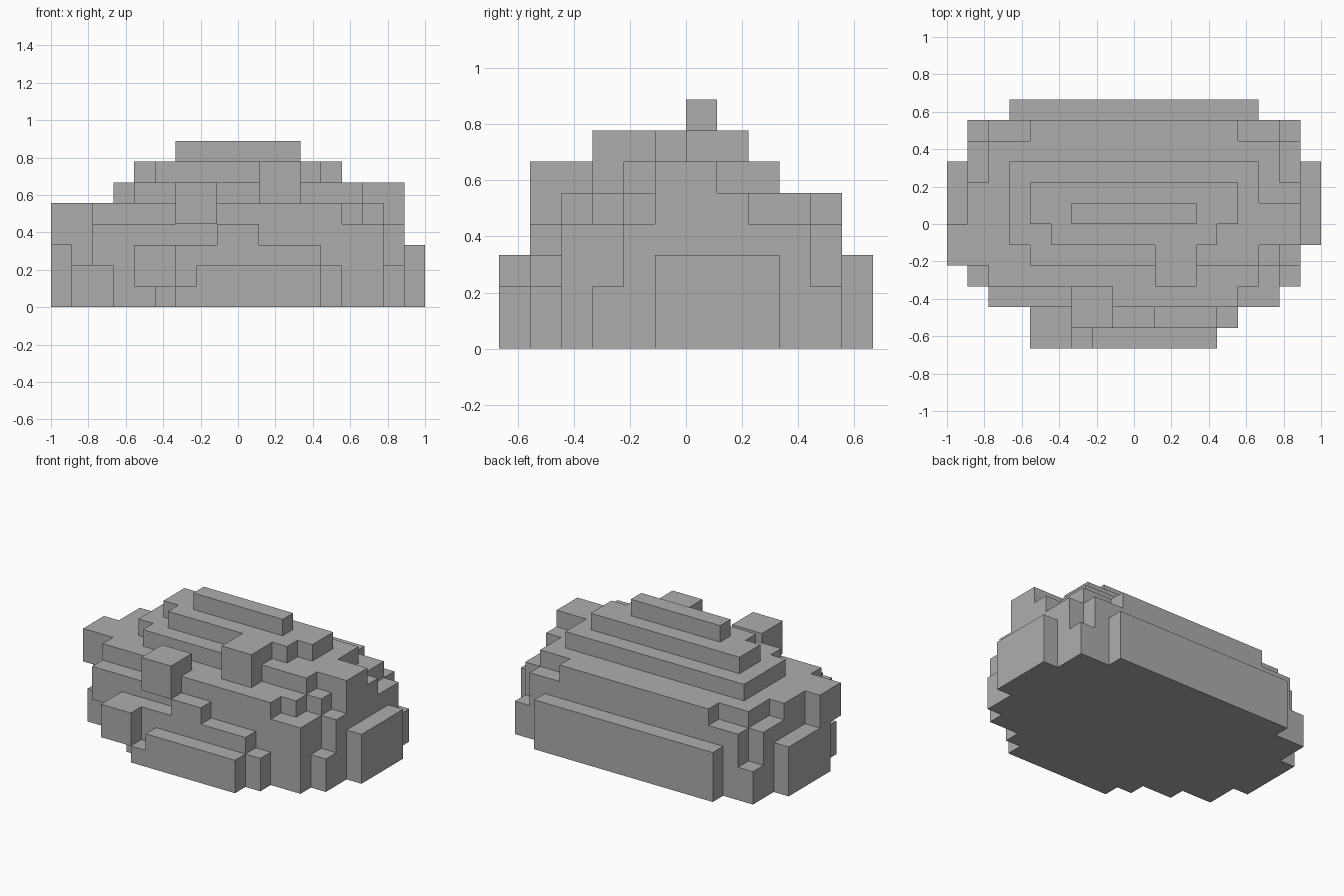
import bpy
import bmesh
from itertools import product
from mathutils import Vector

UNIT = 1 / 9          # edge length of one block
filled = set()        # occupied block cells


def fill(x, y, z):
    """Fill a box of cells, each axis given as (start, end) in blocks."""
    filled.update(product(range(*x), range(*y), range(*z)))


def strip(y, spans):
    """Fill several boxes that share one depth range."""
    for x, z in spans:
        fill(x, y, z)


if "Cube" in bpy.data.objects:
    bpy.data.objects.remove(bpy.data.objects["Cube"], do_unlink=True)

# Broad foot of the boulder, with side and back ledges
fill(x=(-8, 8), y=(-3, 5), z=(0, 2))
fill(x=(-6, 7), y=(-4, -3), z=(0, 2))
fill(x=(-9, 9), y=(-1, 3), z=(0, 3))
fill(x=(-6, 6), y=(5, 6), z=(0, 3))

# Middle body
fill(x=(-7, 7), y=(-4, 5), z=(2, 4))
fill(x=(-8, 8), y=(-2, 4), z=(2, 4))

# Shoulder terrace
fill(x=(-7, 6), y=(-3, 4), z=(4, 5))
fill(x=(6, 7), y=(-2, 4), z=(4, 5))
fill(x=(-8, -7), y=(-2, 2), z=(4, 5))
fill(x=(7, 8), y=(-1, 2), z=(4, 5))
fill(x=(-5, 5), y=(4, 5), z=(4, 5))
fill(x=(-1, 5), y=(-4, -3), z=(4, 5))
fill(x=(-9, -8), y=(-2, 0), z=(3, 5))

# Upper terraces and summit ridge
fill(x=(-6, 6), y=(-1, 3), z=(5, 6))
fill(x=(-5, 6), y=(-2, -1), z=(5, 6))
fill(x=(6, 8), y=(-1, 1), z=(5, 6))
fill(x=(-5, 5), y=(0, 2), z=(6, 7))
fill(x=(-4, 4), y=(-1, 0), z=(6, 7))
fill(x=(-3, 3), y=(0, 1), z=(7, 8))

# Jutting knobs on the front slope
fill(x=(1, 3), y=(-3, -1), z=(5, 7))
fill(x=(-3, -1), y=(-5, -3), z=(4, 6))

# Stepped front ledges
strip((-5, -4), [((-4, 4), (0, 1)), ((-5, 4), (1, 3)),
                 ((4, 5), (0, 2)), ((-1, 1), (3, 4))])
strip((-6, -5), [((-5, -3), (1, 3)), ((-3, 4), (0, 1)),
                 ((-2, 4), (1, 2))])

# Skin the filled cells, keeping only the exposed sides
bm = bmesh.new()
for cell in sorted(filled):
    center = Vector(cell) + Vector((0.5, 0.5, 0.5))
    for axis, sign in product(range(3), (-1, 1)):
        normal = Vector((0, 0, 0))
        normal[axis] = sign
        neighbour = tuple(c + int(n) for c, n in zip(cell, normal))
        if neighbour in filled:
            continue
        side = Vector((0, 0, 0))
        side[(axis + 1) % 3] = 0.5
        up = normal.cross(side)
        middle = center + normal / 2
        corners = (-side - up, side - up, side + up, up - side)
        bm.faces.new([bm.verts.new((middle + c) * UNIT) for c in corners])
bmesh.ops.remove_doubles(bm, verts=bm.verts, dist=UNIT / 100)

mesh = bpy.data.meshes.new("boulder")
bm.to_mesh(mesh)
bm.free()
boulder = bpy.data.objects.new("boulder", mesh)
bpy.context.collection.objects.link(boulder)

# Plain grey stone
stone = bpy.data.materials.new("grey stone")
stone.use_nodes = True
color = (0.42, 0.42, 0.42, 1)
stone.diffuse_color = color
stone.node_tree.nodes["Principled BSDF"].inputs["Base Color"].default_value = color
mesh.materials.append(stone)
